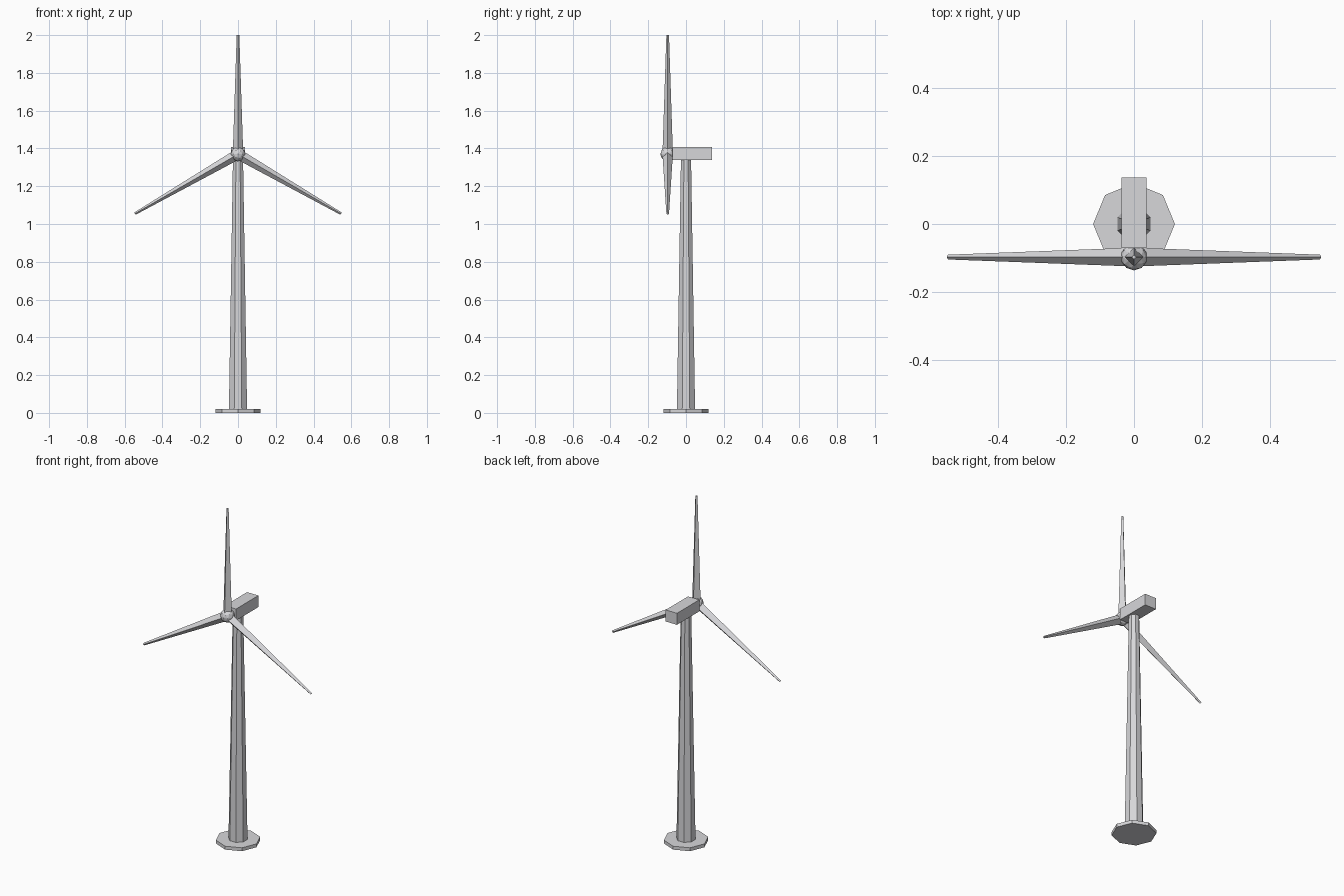
import bpy
import math
from mathutils import Matrix, Vector

if "Cube" in bpy.data.objects:
    bpy.data.objects.remove(bpy.data.objects["Cube"])

# One flat grey for the whole turbine
grey = bpy.data.materials.new("light_grey")
grey.diffuse_color = (0.68, 0.68, 0.70, 1)
grey.use_nodes = True
grey.node_tree.nodes["Principled BSDF"].inputs["Base Color"].default_value = grey.diffuse_color

HUB = Vector((0, -0.097, 1.37))


def finish(name):
    obj = bpy.context.object
    obj.name = name
    obj.data.materials.append(grey)
    return obj


def tapered(name, sides, r_bottom, r_top, z0, z1, turn=0.0):
    """Vertical tapered prism; turn is the angle of its first corner."""
    bpy.ops.mesh.primitive_cone_add(vertices=sides, radius1=r_bottom, radius2=r_top,
                                    depth=z1 - z0, location=(0, 0, 0))
    obj = finish(name)
    obj.data.transform(Matrix.Translation((0, 0, (z0 + z1) / 2)) @ Matrix.Rotation(turn, 4, 'Z'))
    return obj


# Octagonal foundation and tapering tower
tapered("foundation", 8, 0.12, 0.12, 0.0, 0.02)
tapered("tower", 8, 0.052, 0.029, 0.02, 1.345, math.radians(22.5))

# Box housing behind the rotor
bpy.ops.mesh.primitive_cube_add(size=1, location=(0, 0.033, 1.374))
housing = finish("generator_housing")
housing.scale = (0.074, 0.208, 0.068)

# Faceted hub
bpy.ops.mesh.primitive_ico_sphere_add(subdivisions=2, radius=0.039, location=HUB)
finish("rotor_hub")

# Three slim diamond-section blades around the hub
for i in range(3):
    blade = tapered(f"blade_{i + 1}", 4, 0.027, 0.007, 0.02, 0.63)
    blade.data.transform(Matrix.Rotation(math.radians(120 * i), 4, 'Y'))
    blade.location = HUB
